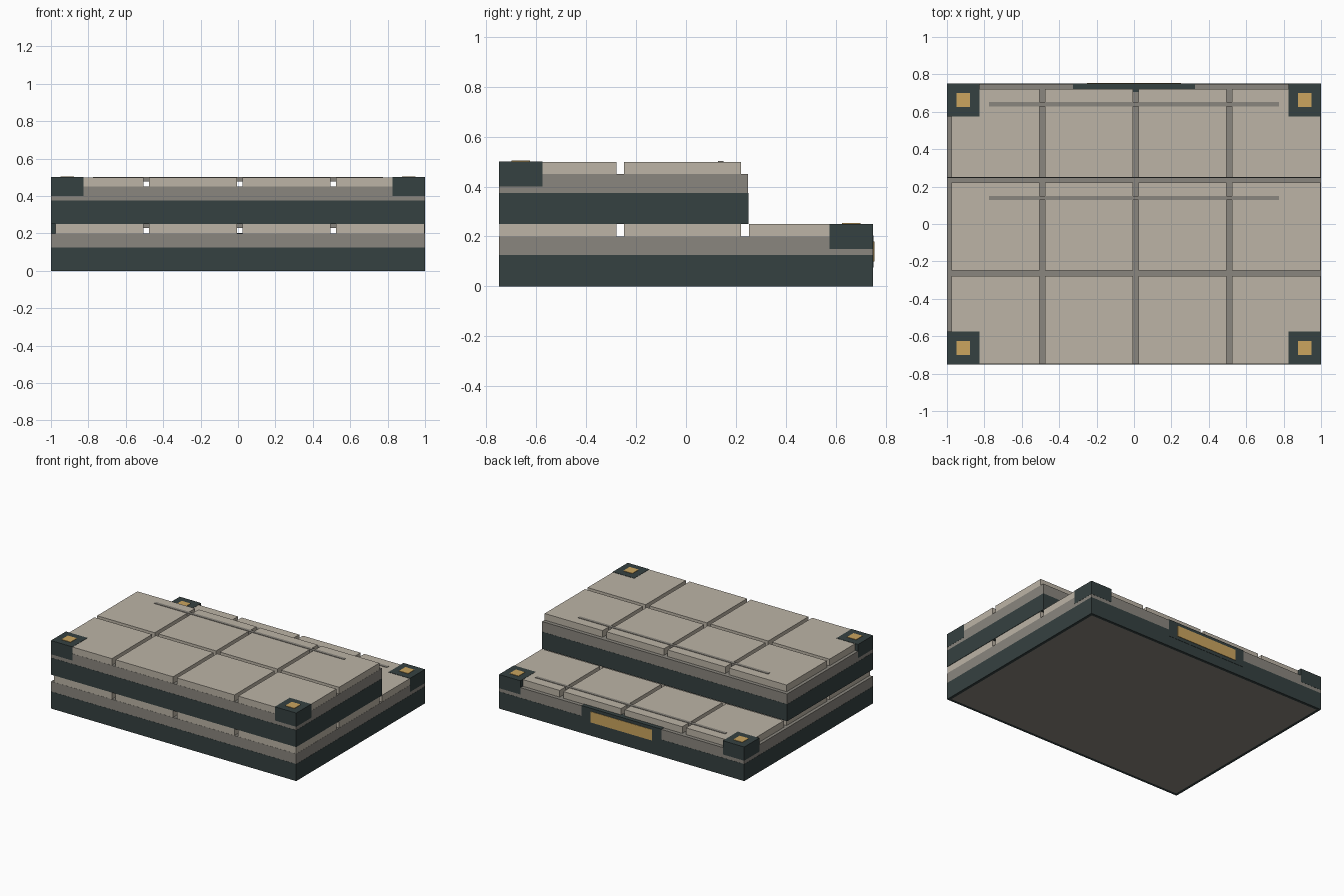
import bpy, bmesh

if "Cube" in bpy.data.objects:
    bpy.data.objects.remove(bpy.data.objects["Cube"])


def lin(c):
    c /= 255
    return c / 12.92 if c <= 0.04045 else ((c + 0.055) / 1.055) ** 2.4


def material(name, r, g, b):
    m = bpy.data.materials.new(name)
    m.diffuse_color = (lin(r), lin(g), lin(b), 1)
    m.use_nodes = True
    m.node_tree.nodes["Principled BSDF"].inputs["Base Color"].default_value = m.diffuse_color
    return m


TILE = material("pale_stone", 188, 180, 166)
STONE = material("grey_stone", 138, 134, 126)
DARK = material("dark_slate", 53, 65, 65)
GOLD = material("brass", 203, 165, 95)


def box(name, x0, x1, y0, y1, z0, z1, mat):
    bm = bmesh.new()
    bmesh.ops.create_cube(bm, size=1)
    for v in bm.verts:
        v.co.x = x1 if v.co.x > 0 else x0
        v.co.y = y1 if v.co.y > 0 else y0
        v.co.z = z1 if v.co.z > 0 else z0
    me = bpy.data.meshes.new(name)
    bm.to_mesh(me)
    bm.free()
    me.materials.append(mat)
    ob = bpy.data.objects.new(name, me)
    bpy.context.collection.objects.link(ob)
    return ob


def step(name, z, y_back, rows):
    # dark plinth with a grey bed course on it
    base = box(name + "_plinth", -1, 1, -0.75, y_back, z, z + 0.125, DARK)
    box(name + "_bed", -0.999, 0.999, -0.749, y_back - 0.001, z + 0.125, z + 0.2, STONE)
    # paving slabs with open joints
    for j in range(rows):
        for i in range(4):
            x = -0.975 + 0.5 * i
            y = -0.748 + 0.5 * j
            x_end = 0.998 if i == 3 else x + 0.47
            box(f"{name}_slab_{j}_{i}", x, x_end, y, y + 0.469, z + 0.2, z + 0.249, TILE)
    # anti-slip strip near the nosing
    box(name + "_grip_strip", -0.775, 0.775, y_back - 0.122, y_back - 0.099,
        z + 0.228, z + 0.252, STONE)
    return base


lower = step("lower_step", 0, 0.75, 3)
step("upper_step", 0.25, 0.25, 2)

# underside panel inset in the lower plinth
me = lower.data
me.materials.append(STONE)
bm = bmesh.new()
bm.from_mesh(me)
bm.normal_update()
under = [f for f in bm.faces if f.normal.z < -0.9]
bmesh.ops.inset_region(bm, faces=under, thickness=0.03)
for f in under:
    f.material_index = 1
bm.to_mesh(me)
bm.free()

# corner caps with brass studs: front pair on the upper step, back pair on the lower
for sy, z, label in ((-1, 0.5, "front"), (1, 0.25, "back")):
    for sx, side in ((-1, "left"), (1, "right")):
        xs = sorted((sx * 0.825, sx * 1.0))
        ys = sorted((sy * 0.575, sy * 0.75))
        box(f"{label}_{side}_corner_cap", *xs, *ys, z - 0.1, z + 0.001, DARK)
        cx, cy = sx * 0.9125, sy * 0.6625
        box(f"{label}_{side}_stud", cx - 0.037, cx + 0.037, cy - 0.037, cy + 0.037,
            z - 0.003, z + 0.004, GOLD)

# back plaque: dark frame with a brass plate
box("plaque_frame", -0.325, 0.325, 0.705, 0.752, 0.075, 0.203, DARK)
box("plaque_plate", -0.25, 0.25, 0.748, 0.755, 0.1, 0.18, GOLD)
